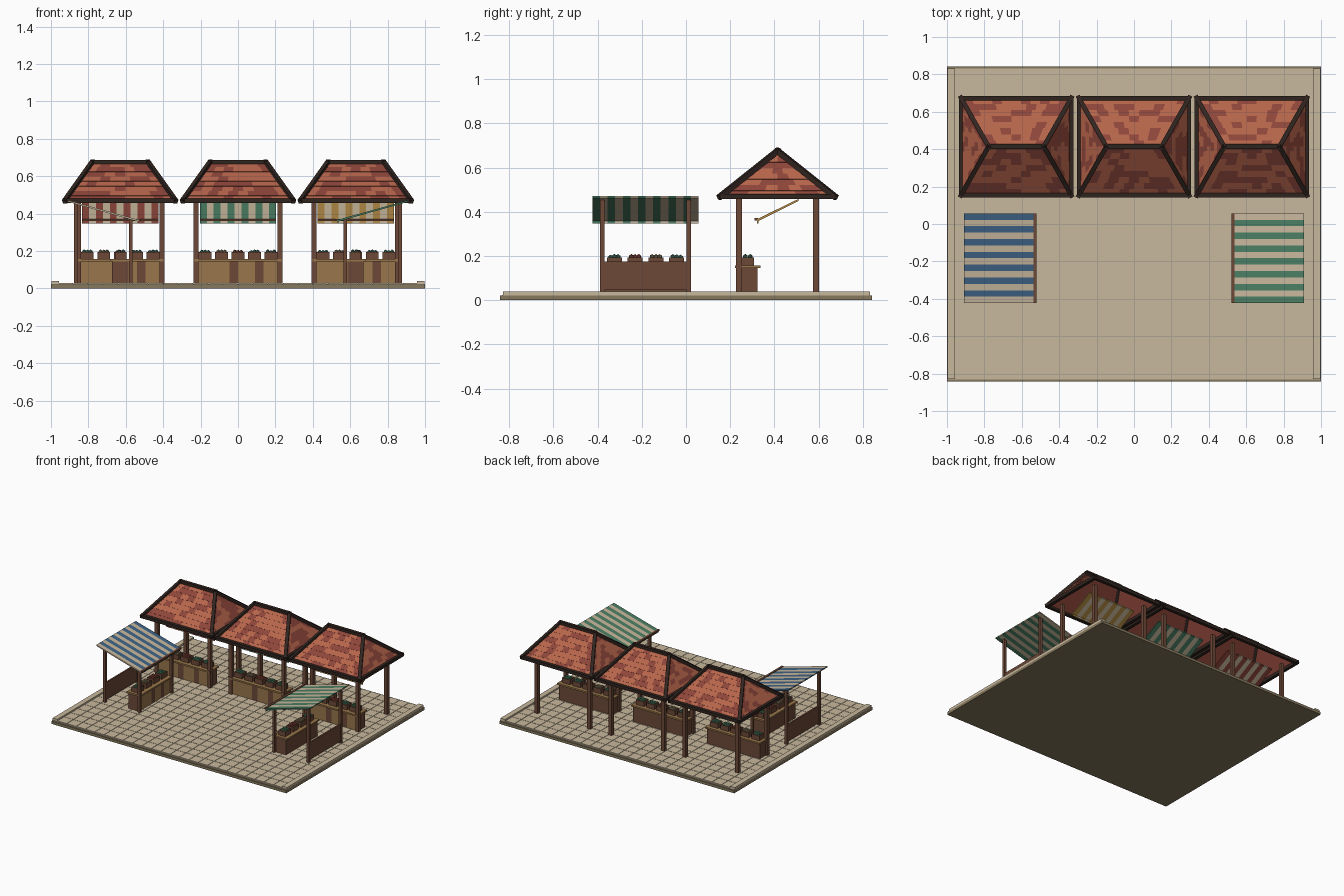
import bpy, bmesh, random
from math import pi
from mathutils import Vector, Matrix

random.seed(4)
if "Cube" in bpy.data.objects:
    bpy.data.objects.remove(bpy.data.objects["Cube"])


def material(name, rgb):
    m = bpy.data.materials.new(name)
    m.use_nodes = True
    m.diffuse_color = (*rgb, 1)
    m.node_tree.nodes["Principled BSDF"].inputs["Base Color"].default_value = (*rgb, 1)
    return m


SAND = material("pale sand", (.58, .48, .34))
EARTH = material("olive earth", (.24, .19, .11))
TILE = material("terracotta", (.47, .13, .07))
DEEP = material("deep red", (.27, .06, .042))
TRIM = material("charred wood", (.03, .018, .014))
WOOD = material("brown wood", (.15, .065, .038))
PLANK = material("tan wood", (.32, .18, .07))
GREEN = material("green", (.07, .21, .125))
BLUE = material("blue cloth", (.048, .125, .24))
GOLD = material("mustard", (.46, .26, .06))


def finish(name, bm, mats, place=Matrix()):
    mesh = bpy.data.meshes.new(name)
    bm.normal_update()
    bm.to_mesh(mesh)
    bm.free()
    for m in mats:
        mesh.materials.append(m)
    ob = bpy.data.objects.new(name, mesh)
    bpy.context.collection.objects.link(ob)
    ob.matrix_world = place


def add_box(bm, lo, hi, index=0):
    lo, hi = Vector(lo), Vector(hi)
    m = Matrix.Translation((lo + hi) / 2) @ Matrix.Diagonal((*(hi - lo), 1))
    verts = bmesh.ops.create_cube(bm, size=1, matrix=m)["verts"]
    for f in {f for v in verts for f in v.link_faces}:
        f.material_index = index


def box(name, lo, hi, mat, place=Matrix()):
    bm = bmesh.new()
    add_box(bm, lo, hi)
    finish(name, bm, [mat], place)


def add_beam(bm, a, b, width):
    a, b = Vector(a), Vector(b)
    d = b - a
    m = (Matrix.Translation((a + b) / 2) @ d.to_track_quat('Z', 'Y').to_matrix().to_4x4()
         @ Matrix.Diagonal((width, width, d.length + width * .8, 1)))
    bmesh.ops.create_cube(bm, size=1, matrix=m)


# Shingled slope between an eave line and a ridge line
def add_slope(bm, a, b, top_a, top_b, rows=8):
    normal = (b - a).cross((top_a + top_b) / 2 - a).normalized()
    for r in range(rows):
        t0, t1 = r / rows, (r + 1) / rows
        l0, r0 = a.lerp(top_a, t0), b.lerp(top_b, t0)
        l1, r1 = a.lerp(top_a, t1), b.lerp(top_b, t1)
        count = max(2, round((r0 - l0).length / .055))
        for i in range(count):
            u, v = i / count, (i + 1) / count
            lip = normal * .0015
            p, q = l0.lerp(r0, u), l0.lerp(r0, v)
            s, w = l1.lerp(r1, v), l1.lerp(r1, u)
            c = [bm.verts.new(k) for k in (p + lip, q + lip, s, w, p, q)]
            dark = int(random.random() < .42)
            bm.faces.new(c[:4]).material_index = dark
            bm.faces.new((c[4], c[5], c[1], c[0])).material_index = dark


# Hipped roof with dark beams on every edge
def roof(place):
    ex, ey, rx, low, high = .294, .259, .147, .469, .675
    e = [Vector((x, y, low)) for x, y in ((-ex, -ey), (ex, -ey), (ex, ey), (-ex, ey))]
    r = [Vector((-rx, 0, high)), Vector((rx, 0, high))]
    slopes = [(0, 1, 0, 1), (1, 2, 1, 1), (2, 3, 1, 0), (3, 0, 0, 0)]
    bm = bmesh.new()
    for a, b, c, d in slopes:
        add_slope(bm, e[a], e[b], r[c], r[d])
    finish("roof_shingles", bm, [TILE, DEEP], place)
    bm = bmesh.new()
    drop = Vector((0, 0, -.006))
    for a, b, c, d in slopes:
        pts = [e[b], e[a], r[c]] + ([r[d]] if c != d else [])
        bm.faces.new([bm.verts.new(p + drop) for p in pts])
    finish("roof_lining", bm, [DEEP], place)
    bm = bmesh.new()
    for i in range(4):
        add_beam(bm, e[i], e[(i + 1) % 4], .024)
        add_beam(bm, e[i], r[i in (1, 2)], .024)
    add_beam(bm, r[0], r[1], .025)
    finish("roof_beams", bm, [TRIM], place)


# Striped cloth sloping down to a bar, with a hanging edge
def awning(place, half, front, back, colours, count):
    (y0, z0), (y1, z1) = front, back
    bm = bmesh.new()
    step = 2 * half / count
    for i in range(count):
        xs = (-half + i * step, -half + (i + 1) * step)
        outline = [(y0, .346), (y0, z0), (y1, z1), (y1, z1 - .009),
                   (y0 + .005, z0 - .009), (y0 + .005, .346)]
        ends = [[bm.verts.new((x, y, z)) for y, z in outline] for x in xs]
        for j in range(6):
            k = (j + 1) % 6
            bm.faces.new((ends[0][j], ends[1][j], ends[1][k], ends[0][k])).material_index = i % 2
        for end in ends:
            for quad in ((0, 1, 4, 5), (1, 2, 3, 4)):
                bm.faces.new([end[q] for q in quad]).material_index = i % 2
    bmesh.ops.remove_doubles(bm, verts=bm.verts, dist=1e-5)
    bmesh.ops.recalc_face_normals(bm, faces=bm.faces)
    finish("awning_cloth", bm, colours, place)
    box("awning_bar", (-half, y0 - .012, .36), (half, y0 + .004, .372), WOOD, place)


# Counter with a plank front, a top board and produce crates
def counter(place, half, y0, y1, crates, pitch):
    box("counter_body", (-half, y0 + .006, .028), (half, y1, .146), WOOD, place)
    bm = bmesh.new()
    n = 10
    step = 2 * half / n
    for i in range(n):
        x = -half + i * step
        add_box(bm, (x, y0, .03), (x + step, y0 + .007, .146), int(i in (4, 7)))
    finish("counter_planks", bm, [PLANK, WOOD], place)
    box("counter_top", (-half - .008, y0 - .014, .145), (half + .008, y1 + .012, .157), PLANK, place)
    mid = (y0 + y1) / 2
    for i in range(crates):
        x = (i - (crates - 1) / 2) * pitch
        bm = bmesh.new()
        add_box(bm, (x - .028, mid - .024, .157), (x + .028, mid + .024, .182))
        for s in (-1, 1):
            add_box(bm, (x - .034, mid + s * .026 - .003, .157), (x + .034, mid + s * .026 + .003, .194))
            add_box(bm, (x + s * .031 - .003, mid - .026, .157), (x + s * .031 + .003, mid + .026, .194))
        finish("crate", bm, [WOOD], place)
        bm = bmesh.new()
        for u in (-1, 0, 1):
            for v in (-1, 1):
                spot = Matrix.Translation((x + u * .017, mid + v * .011, .192 + random.random() * .005))
                bmesh.ops.create_icosphere(bm, subdivisions=1, radius=.012, matrix=spot)
        finish("produce", bm, [(GREEN, EARTH, DEEP, GREEN)[i % 4]], place)


def posts(place, x, spots, size):
    for sx in (-x, x):
        for y, top in spots:
            box("post", (sx - size / 2, y - size / 2, .025), (sx + size / 2, y + size / 2, top), WOOD, place)


# Paved square with straight-sided slabs and a kerb along each side
box("ground_base", (-1, -.842, 0), (1, .842, .02), EARTH)
box("ground_bed", (-1, -.832, .02), (1, .832, .024), SAND)
bm = bmesh.new()
columns, rows = 24, 20
dx, dy, gap = 1.92 / columns, 1.656 / rows, .0015
for i in range(columns):
    for j in range(rows):
        x, y = -.96 + i * dx, -.828 + j * dy
        add_box(bm, (x + gap, y + gap, .022), (x + dx - gap, y + dy - gap, .028))
finish("paving", bm, [SAND])
for s in (-1, 1):
    box("kerb", (s * .978 - .02, -.828, .02), (s * .978 + .02, .832, .04), SAND)

# Three roofed stalls along the back
for cx, cloth in ((-.63, DEEP), (0, GREEN), (.63, GOLD)):
    at = Matrix.Translation((cx, .414, 0))
    roof(at)
    posts(at, .224, ((-.175, .465), (.175, .465)), .027)
    counter(at, .225, -.179, -.09, 5, .088)
    awning(at, .204, (-.092, .367), (.095, .458), [cloth, SAND], 11)

# Two open stalls facing each other
for s, cloth in ((-1, BLUE), (1, GREEN)):
    at = Matrix.Translation((s * .72, -.183, 0)) @ Matrix.Rotation(-s * pi / 2, 4, 'Z')
    posts(at, .195, ((-.146, .374), (.146, .454)), .02)
    counter(at, .19, -.14, -.05, 4, .094)
    box("side_board", (-.195, .14, .045), (.195, .152, .175), WOOD, at)
    awning(at, .24, (-.188, .367), (.19, .472), [SAND, cloth], 14)
